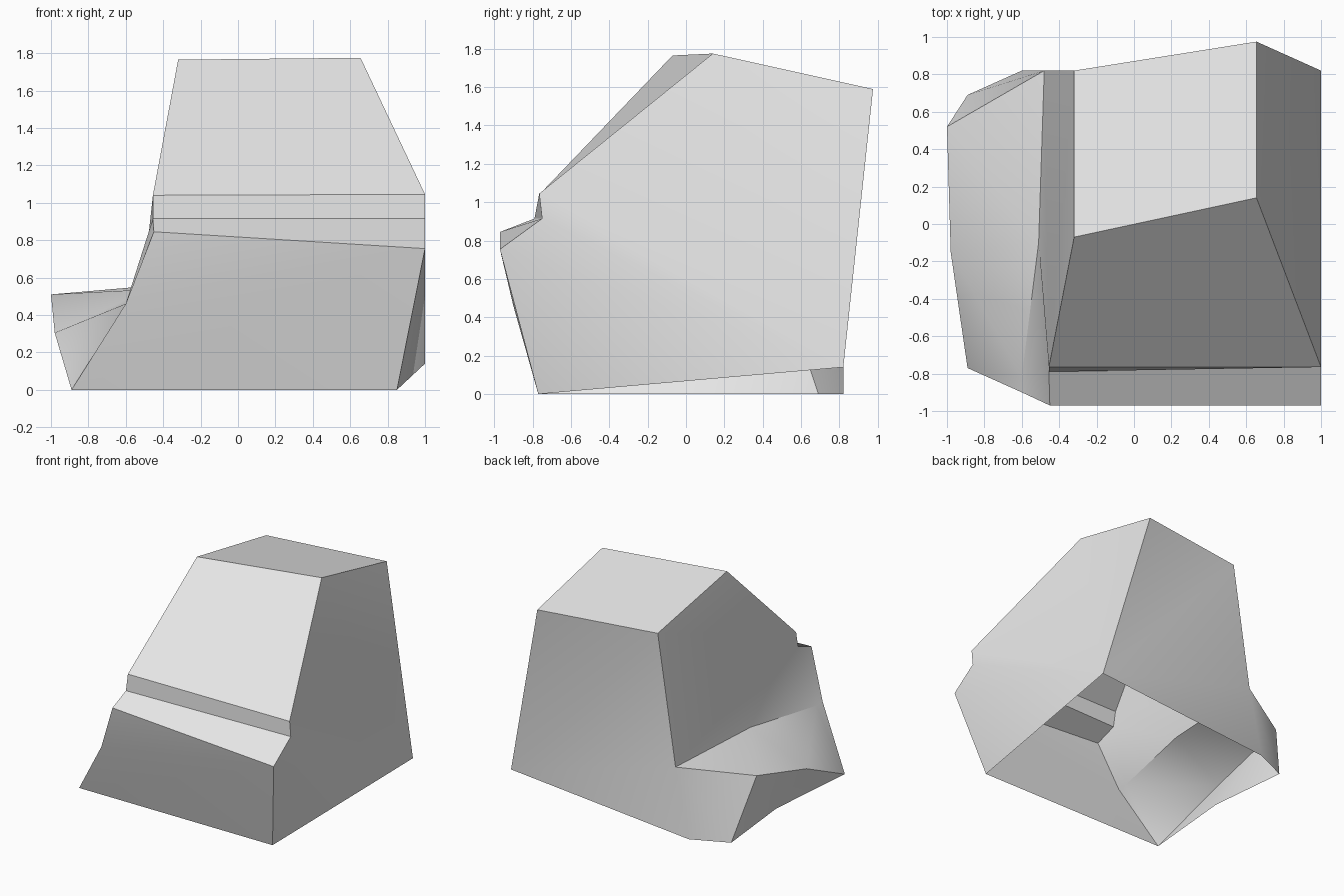
import bpy, bmesh, math

if "Cube" in bpy.data.objects:
    bpy.data.objects.remove(bpy.data.objects["Cube"])

# One stone colour
stone = bpy.data.materials.new("stone grey")
stone.diffuse_color = (0.8, 0.8, 0.8, 1)
stone.use_nodes = True
stone.node_tree.nodes["Principled BSDF"].inputs["Base Color"].default_value = stone.diffuse_color

# Corner points of the boulder
P = {
    # front foot, brow, ledge and lip (left / right)
    "foot_l": (-0.89, -0.77, 0), "foot_r": (0.85, -0.77, 0),
    "waist_l": (-0.60, -0.90, 0.46),
    "brow_l": (-0.45, -0.97, 0.845), "brow_r": (1.0, -0.97, 0.755),
    "ledge_l": (-0.455, -0.79, 0.915), "ledge_r": (1.0, -0.75, 0.915),
    "lip_l": (-0.455, -0.765, 1.04), "lip_r": (1.0, -0.765, 1.045),
    # top
    "top_fl": (-0.32, -0.07, 1.765), "top_fr": (0.655, 0.14, 1.775),
    "top_br": (0.655, 0.975, 1.59), "top_bl": (-0.32, 0.82, 1.60),
    # back corner on the right
    "heel_r": (1.0, 0.82, 0.14),
    # crease between wall and side shelf
    "crease_f": (-0.60, -0.82, 0.46), "crease_m": (-0.51, -0.10, 0.535),
    "crease_b": (-0.48, 0.82, 0.555),
    # side shelf rim and foot
    "rim_m": (-0.98, -0.15, 0.305), "rim_b": (-1.0, 0.52, 0.51),
    "side_m": (-0.82, 0.01, 0), "side_b": (-0.89, 0.69, 0),
    "heel_l": (-0.60, 0.82, 0),
}

FACES = [
    # top first (used to orient the shell)
    "top_fl top_fr top_br top_bl",
    # front: base, ledge, lip, slope
    "foot_l foot_r brow_r", "foot_l brow_r waist_l", "waist_l brow_r brow_l",
    "brow_l brow_r ledge_r ledge_l", "ledge_l ledge_r lip_r lip_l",
    "lip_l lip_r top_fr top_fl",
    # right side
    "foot_r heel_r brow_r", "brow_r heel_r ledge_r", "ledge_r heel_r lip_r",
    "lip_r heel_r top_fr", "top_fr heel_r top_br",
    # back
    "top_br heel_r top_bl", "top_bl heel_r crease_b", "crease_b heel_r heel_l",
    # left wall
    "lip_l top_fl top_bl", "lip_l top_bl crease_b", "lip_l crease_b crease_m",
    "ledge_l lip_l crease_m", "ledge_l crease_m crease_f",
    "brow_l ledge_l crease_f", "waist_l brow_l crease_f",
    # side shelf
    "foot_l waist_l crease_f", "foot_l crease_f rim_m",
    "rim_m crease_f crease_m", "rim_m crease_m rim_b", "rim_b crease_m crease_b",
    # side shelf outer wall and end
    "foot_l rim_m side_m", "side_m rim_m rim_b", "side_m rim_b side_b",
    "side_b rim_b crease_b", "side_b crease_b heel_l",
]

# Boulder shell, open underneath
bm = bmesh.new()
verts = {name: bm.verts.new(co) for name, co in P.items()}
faces = [bm.faces.new([verts[n] for n in f.split()]) for f in FACES]
bmesh.ops.recalc_face_normals(bm, faces=bm.faces[:])
bm.faces.ensure_lookup_table()
bm.normal_update()
if faces[0].normal.z < 0:
    bmesh.ops.reverse_faces(bm, faces=bm.faces[:])
mesh = bpy.data.meshes.new("boulder")
bm.to_mesh(mesh)
bm.free()
mesh.materials.append(stone)

boulder = bpy.data.objects.new("boulder", mesh)
bpy.context.collection.objects.link(boulder)
bpy.context.view_layer.objects.active = boulder
boulder.select_set(True)
bpy.ops.object.shade_smooth_by_angle(angle=math.radians(40))
